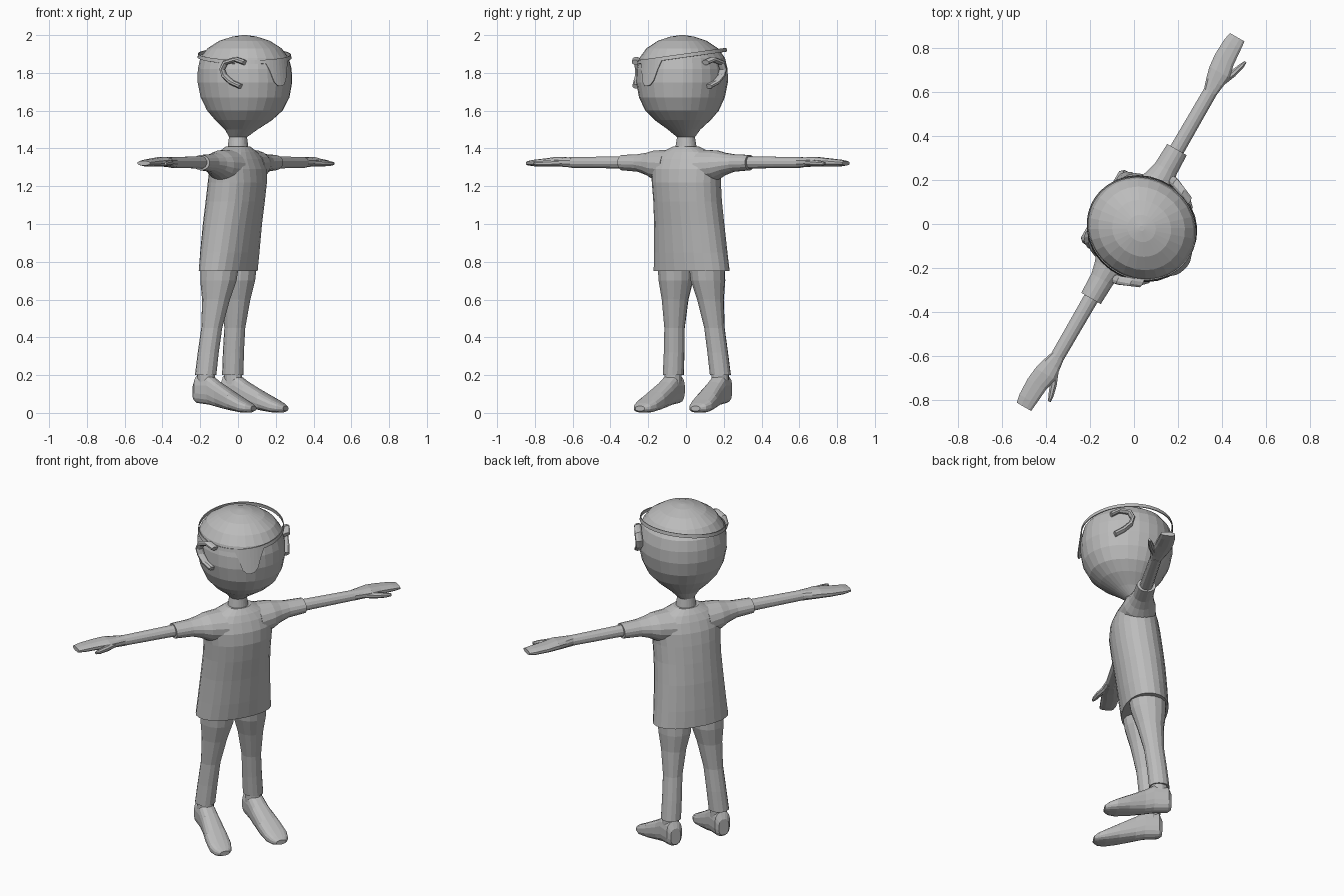
import bpy, bmesh, math
from mathutils import Vector

# One plain grey; the figure is modelled facing -y and turned 60 degrees at the end
grey = bpy.data.materials.new("plain_grey")
grey.diffuse_color = (0.5, 0.5, 0.5, 1)
TURN = math.radians(60)


def finish(name, bm, mirror=False):
    bmesh.ops.recalc_face_normals(bm, faces=bm.faces)
    me = bpy.data.meshes.new(name)
    bm.to_mesh(me)
    bm.free()
    me.materials.append(grey)
    ob = bpy.data.objects.new(name, me)
    bpy.context.collection.objects.link(ob)
    ob.rotation_euler.z = TURN
    if mirror:
        ob.modifiers.new("mirror", 'MIRROR').use_mirror_merge = False
    return ob


def loft(name, rings, n=16, power=1.0, mirror=False):
    """Skin rings given as (centre, half axis A, half axis B); both ends are capped."""
    bm = bmesh.new()
    loops = []
    for c, a, b in rings:
        loop = []
        for i in range(n):
            t = 2 * math.pi * (i + 0.5) / n
            ct, st = math.cos(t), math.sin(t)
            ct = math.copysign(abs(ct) ** power, ct)
            st = math.copysign(abs(st) ** power, st)
            loop.append(bm.verts.new(Vector(c) + Vector(a) * ct + Vector(b) * st))
        loops.append(loop)
    for p, q in zip(loops, loops[1:]):
        for i in range(n):
            j = (i + 1) % n
            bm.faces.new((p[i], p[j], q[j], q[i]))
    bm.faces.new(loops[0])
    bm.faces.new(loops[-1])
    return finish(name, bm, mirror)


def upright(rows):      # (z, x, y, half width, half depth)
    return [((x, y, z), (a, 0, 0), (0, b, 0)) for z, x, y, a, b in rows]


def sideways(rows):     # (x, y, z, half depth, half height)
    return [((x, y, z), (0, a, 0), (0, 0, b)) for x, y, z, a, b in rows]


# Head and neck
loft("head", upright([
    (1.38, 0, 0, .06, .057), (1.42, 0, 0, .054, .052), (1.46, 0, 0, .047, .047),
    (1.50, 0, -.02, .085, .085), (1.55, 0, -.035, .145, .15), (1.60, 0, -.042, .19, .2),
    (1.67, 0, -.043, .22, .237), (1.75, 0, -.042, .236, .252), (1.82, 0, -.041, .234, .25),
    (1.88, 0, -.04, .219, .236), (1.93, 0, -.04, .184, .198), (1.97, 0, -.04, .125, .135),
    (1.992, 0, -.04, .06, .065), (2.0, 0, -.04, .012, .012)]), n=28, power=.96)

# Ears: hooked rims open to the front
path = [(.215, -.165, 1.855), (.235, -.12, 1.872), (.255, -.07, 1.855), (.258, -.052, 1.82),
        (.252, -.062, 1.785), (.242, -.10, 1.75), (.222, -.145, 1.728)]
rings = []
for i, p in enumerate(path):
    d = Vector(path[min(i + 1, len(path) - 1)]) - Vector(path[max(i - 1, 0)])
    side = Vector((0, -d.z, d.y)).normalized()
    rings.append((p, (.022, 0, 0), side * .014))
loft("ears", rings, n=8, mirror=True)

# Eye patch on a tilted strap around the head
bm = bmesh.new()
N, aim = 72, math.radians(-105)
rows = []
for i in range(N):
    t = 2 * math.pi * i / N - math.pi * 1.5
    c, s = math.cos(t), math.sin(t)
    z = 1.89 + .14 * (.866 * .23 * c + .5 * .25 * s)
    drop = .125 * max(0, 1 - abs((t - aim) / .3) ** 3)
    grow = drop * .13
    rows.append((bm.verts.new((.229 * c, .251 * s - .04, z + .01)),
                 bm.verts.new(((.232 + grow) * c, (.254 + grow) * s - .04, z - .01 - drop))))
for i in range(N):
    p, q = rows[i], rows[(i + 1) % N]
    bm.faces.new((p[0], q[0], q[1], p[1]))
patch = finish("eye_patch", bm)
solid = patch.modifiers.new("thickness", 'SOLIDIFY')
solid.thickness = .005

# Shirt body
loft("shirt", upright([
    (.75, 0, .06, .218, .124), (.85, 0, .05, .208, .13), (1.0, 0, .034, .196, .135),
    (1.12, 0, .017, .19, .138), (1.22, 0, .004, .192, .137), (1.29, 0, 0, .198, .127),
    (1.345, 0, 0, .185, .105), (1.38, 0, 0, .14, .085), (1.41, 0, 0, .072, .06)]),
    n=24, power=.92)

# Sleeves
loft("sleeves", sideways([
    (.10, 0, 1.305, .105, .09), (.19, 0, 1.312, .088, .078), (.235, 0, 1.318, .07, .06),
    (.29, 0, 1.323, .056, .047), (.39, 0, 1.325, .052, .041)]), n=16, mirror=True)

# Arms
loft("arms", sideways([
    (.34, 0, 1.326, .036, .034), (.55, 0, 1.326, .034, .031), (.71, 0, 1.326, .033, .029)]),
    n=12, mirror=True)

# Hands: flat mitts with a thumb to the front
loft("hands", sideways([
    (.69, 0, 1.326, .032, .028), (.74, .005, 1.328, .044, .026), (.79, .008, 1.33, .054, .026),
    (.85, .018, 1.327, .05, .022), (.93, .02, 1.323, .045, .018), (.968, .018, 1.322, .039, .012)]),
    n=12, power=.8, mirror=True)
loft("thumbs", sideways([
    (.75, -.02, 1.325, .02, .018), (.81, -.046, 1.322, .018, .017),
    (.86, -.062, 1.32, .014, .014), (.89, -.07, 1.32, .007, .008)]), n=8, mirror=True)

# Trousers
loft("trouser_legs", upright([
    (.20, .144, .115, .056, .057), (.32, .133, .105, .055, .056), (.45, .122, .09, .054, .056),
    (.60, .108, .072, .07, .075), (.70, .098, .063, .09, .098), (.80, .095, .055, .095, .105)]),
    n=14, mirror=True)

# Ankles
loft("ankles", upright([(.12, .145, .11, .047, .05), (.24, .144, .113, .046, .048)]),
     n=12, mirror=True)

# Shoes: wedges lofted from heel to toe (y, x, half width, top, bottom)
shoe = [(.178, .145, .03, .16, .065), (.16, .145, .046, .198, .052), (.08, .147, .05, .2, .042),
        (.03, .15, .053, .165, .03), (-.06, .16, .064, .112, .012), (-.13, .168, .065, .073, .001),
        (-.17, .17, .052, .052, .002), (-.194, .17, .028, .036, .01)]
loft("shoes", [((x, y, (t + b) / 2), (w, 0, 0), (0, 0, (t - b) / 2)) for y, x, w, t, b in shoe],
     n=16, power=.75, mirror=True)
